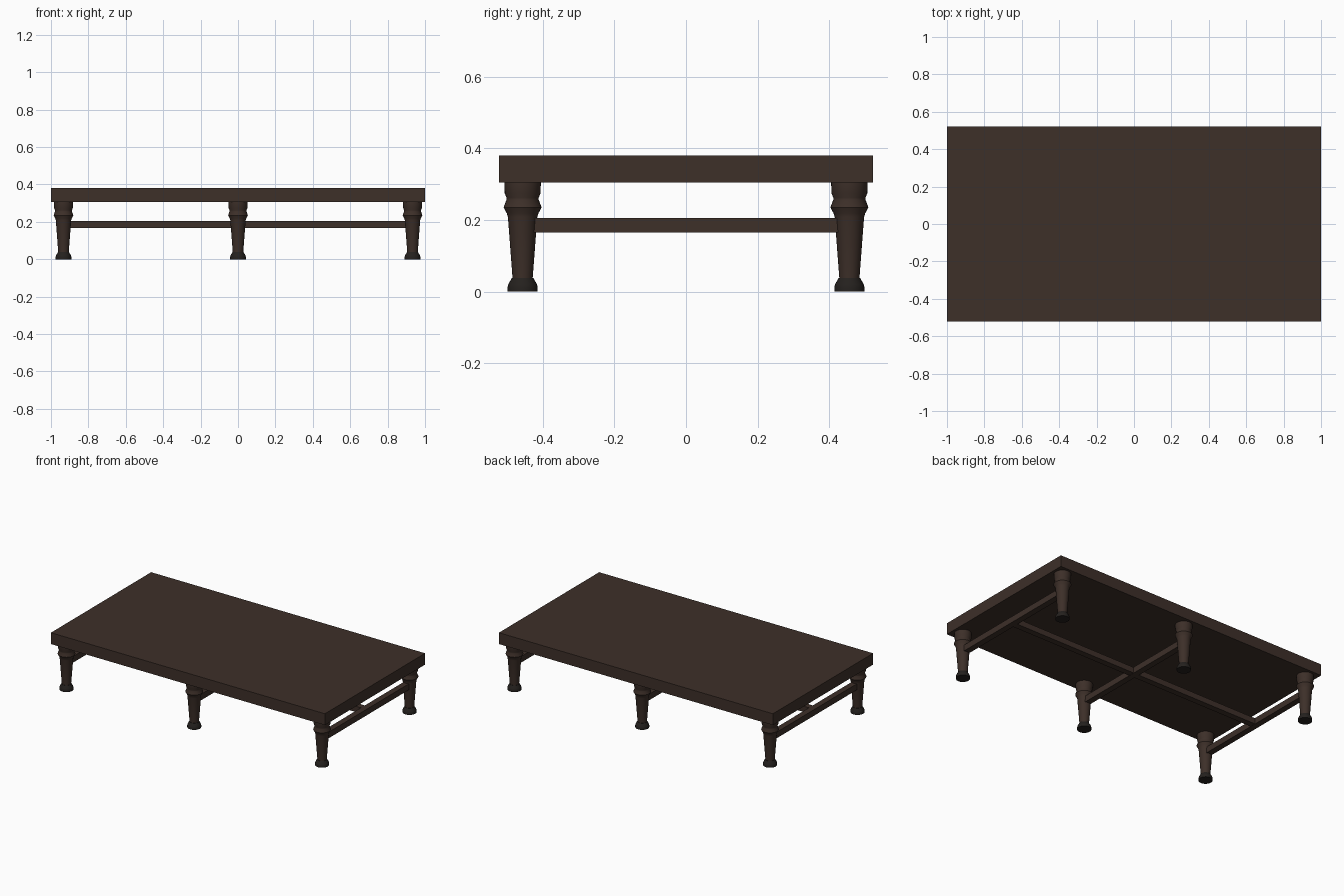
import bpy, bmesh, math
from mathutils import Matrix, Vector

if "Cube" in bpy.data.objects:
    bpy.data.objects.remove(bpy.data.objects["Cube"])


def material(name, color):
    mat = bpy.data.materials.new(name)
    mat.diffuse_color = (*color, 1)
    mat.use_nodes = True
    mat.node_tree.nodes["Principled BSDF"].inputs["Base Color"].default_value = mat.diffuse_color
    return mat


wood = material("dark_wood", (0.047, 0.029, 0.022))
foot_wood = material("foot_wood", (0.018, 0.015, 0.013))


def finish(bm, name, mat):
    mesh = bpy.data.meshes.new(name)
    bmesh.ops.recalc_face_normals(bm, faces=bm.faces)
    bm.to_mesh(mesh)
    bm.free()
    mesh.materials.append(mat)
    obj = bpy.data.objects.new(name, mesh)
    bpy.context.collection.objects.link(obj)
    return obj


def box(name, size, center, mat):
    bm = bmesh.new()
    bmesh.ops.create_cube(bm, size=1, matrix=Matrix.Translation(center) @ Matrix.Diagonal((*size, 1)))
    return finish(bm, name, mat)


def turned(name, profile, x, y, mat, sides=32):
    """Revolve (radius, height) points into a closed turned piece."""
    bm = bmesh.new()
    rings = [[bm.verts.new((r * math.cos(math.tau * i / sides),
                            r * math.sin(math.tau * i / sides), z))
              for i in range(sides)] for r, z in profile]
    for a, b in zip(rings, rings[1:]):
        for i in range(sides):
            j = (i + 1) % sides
            bm.faces.new((a[i], a[j], b[j], b[i]))
    bm.faces.new(rings[0][::-1])
    bm.faces.new(rings[-1])
    obj = finish(bm, name, mat)
    obj.location = (x, y, 0)
    bpy.ops.object.select_all(action='DESELECT')
    obj.select_set(True)
    bpy.context.view_layer.objects.active = obj
    bpy.ops.object.shade_smooth_by_angle(angle=math.radians(35))


# Table top slab
box("table_top", (2.0, 1.045, 0.075), (0, 0, 0.3425), wood)

# Turned legs with dark flared feet
foot_profile = [(0.042, 0), (0.042, 0.012), (0.040, 0.02), (0.030, 0.038)]
leg_profile = [(0.028, 0.036), (0.041, 0.208), (0.044, 0.218), (0.053, 0.235),
               (0.045, 0.256), (0.045, 0.262), (0.050, 0.274), (0.051, 0.306)]
LEG_X, LEG_Y = 0.933, 0.456
for x, place in ((-LEG_X, "left"), (0, "middle"), (LEG_X, "right")):
    for y, side in ((-LEG_Y, "front"), (LEG_Y, "back")):
        turned(f"{side}_{place}_leg", leg_profile, x, y, wood)
        turned(f"{side}_{place}_foot", foot_profile, x, y, foot_wood)
    # Cross stretcher joining each pair of legs
    box(f"{place}_stretcher", (0.04, 2 * LEG_Y, 0.04), (x, 0, 0.185), wood)

# Long stretcher down the centre
box("long_stretcher", (2 * LEG_X, 0.04, 0.038), (0, 0, 0.185), wood)
